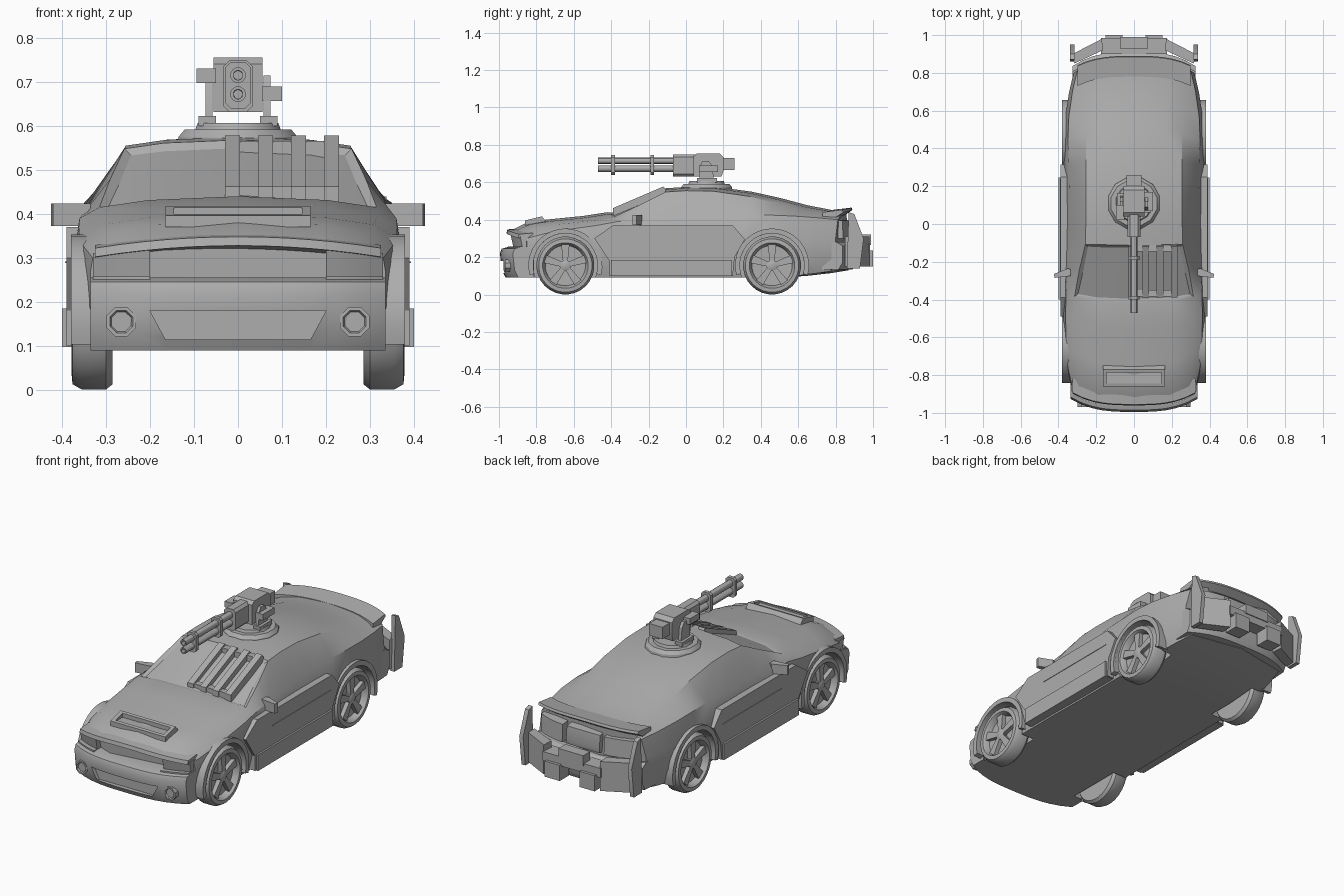
import bpy, bmesh
from math import sin, cos, pi, radians
from mathutils import Vector

old = bpy.data.objects.get("Cube")
if old:
    bpy.data.objects.remove(old, do_unlink=True)

grey = bpy.data.materials.new("plain grey")
grey.use_nodes = True
colour = (0.42, 0.42, 0.42, 1)
grey.diffuse_color = colour
for node in grey.node_tree.nodes:
    if node.type == 'BSDF_PRINCIPLED':
        node.inputs["Base Color"].default_value = colour

parts = []
SIDES = (("left", 1), ("right", -1))
AXLES = (("front", -0.645), ("rear", 0.46))
WHEEL_Z = 0.155


def finish(name, bm):
    bmesh.ops.recalc_face_normals(bm, faces=bm.faces)
    mesh = bpy.data.meshes.new(name)
    bm.to_mesh(mesh)
    bm.free()
    mesh.materials.append(grey)
    obj = bpy.data.objects.new(name, mesh)
    bpy.context.collection.objects.link(obj)
    parts.append(obj)
    return obj


def loft(name, rings, adjust=None):
    """Skin equal closed rings of points and cap both ends."""
    bm = bmesh.new()
    rows = [[bm.verts.new(p) for p in ring] for ring in rings]
    for a, b in zip(rows, rows[1:]):
        for i in range(len(a)):
            j = (i + 1) % len(a)
            bm.faces.new((a[i], a[j], b[j], b[i]))
    bm.faces.new(rows[0])
    bm.faces.new(rows[-1])
    if adjust:
        bmesh.ops.recalc_face_normals(bm, faces=bm.faces)
        adjust(bm)
    return finish(name, bm)


def place(axis, d, u, v):
    return {'x': (d, u, v), 'y': (u, d, v), 'z': (u, v, d)}[axis]


def prism(name, axis, pts, a, b):
    """Extrude an outline of the two other axes from a to b."""
    return loft(name, [[place(axis, d, u, v) for u, v in pts] for d in (a, b)])


def box(name, x, y, z):
    return prism(name, 'z', [(x[0], y[0]), (x[1], y[0]), (x[1], y[1]), (x[0], y[1])], *z)


def lathe(name, axis, profile, u, v, seg=24):
    """Turn (distance, radius) pairs about an axis through (u, v)."""
    turn = [2 * pi * (i + 0.5) / seg for i in range(seg)]
    return loft(name, [[place(axis, d, u + r * cos(t), v + r * sin(t)) for t in turn]
                       for d, r in profile])


def bow(x, amount):
    return amount * (abs(x) / 0.36) ** 3


def strip(name, profile, x0, x1, amount, drop=0.0, n=12):
    """Sweep a (y, z) profile across the car along its bowed end."""
    xs = [x0 + (x1 - x0) * i / n for i in range(n + 1)]
    return loft(name, [[(x, y + bow(x, amount), z - drop * (x / 0.3) ** 2)
                        for y, z in profile] for x in xs])


def cut(target, cutters):
    for c in cutters:
        mod = target.modifiers.new("cut", 'BOOLEAN')
        mod.operation, mod.solver, mod.object = 'DIFFERENCE', 'EXACT', c
        bpy.context.view_layer.objects.active = target
        bpy.ops.object.modifier_apply(modifier=mod.name)
        parts.remove(c)
        bpy.data.objects.remove(c, do_unlink=True)


# Body shell: y, floor, side width, belt width and height, rail width and height, crown
stations = [
    (-.93, .09, .335, .33, .30, .29, .325, .345),
    (-.85, .09, .355, .35, .325, .30, .355, .385),
    (-.75, .09, .37, .36, .345, .31, .375, .40),
    (-.55, .09, .375, .362, .37, .315, .395, .42),
    (-.42, .09, .375, .36, .39, .315, .415, .44),
    (-.26, .09, .375, .352, .40, .29, .48, .508),
    (-.11, .09, .372, .345, .41, .258, .548, .568),
    (0, .09, .37, .342, .415, .255, .555, .575),
    (.15, .09, .37, .342, .42, .255, .552, .577),
    (.35, .09, .37, .345, .425, .255, .525, .55),
    (.5, .09, .372, .35, .425, .255, .49, .517),
    (.65, .10, .365, .345, .42, .255, .45, .477),
    (.78, .115, .345, .325, .41, .265, .43, .452),
    (.87, .13, .32, .30, .40, .27, .425, .445)]


def section(y, floor, w, bw, bz, rw, rz, top):
    half = [(w - 0.025, floor), (w, 0.19), (w, min(0.3, bz - 0.03)), (bw, bz),
            (rw, rz), (rw * 0.65, top - (top - rz) * 0.35)]
    full = [(0, floor)] + half + [(0, top)] + [(-x, z) for x, z in reversed(half)]
    amount = 0.1 * min(1, max(0, (abs(y) - 0.1) / 0.6)) * (1 if y < 0 else -1)
    return [(x, y + bow(x, amount), z) for x, z in full]


def sink_windscreen(bm):
    glass = [f for f in bm.faces
             if f.normal.z > 0.6 and -0.42 < f.calc_center_median().y < -0.1
             and abs(f.calc_center_median().x) < 0.29]
    bmesh.ops.inset_region(bm, faces=glass, thickness=0.02, depth=-0.012)


body = loft("body_shell", [section(*s) for s in stations], sink_windscreen)
cut(body, [lathe("well_cutter", 'x', [(s * 0.27, 0.172), (s * 0.5, 0.172)], y, WHEEL_Z, 32)
           for _, s in SIDES for _, y in AXLES])

# Front bumper with a sunken lower intake
bumper = strip("front_bumper", [(-.88, .09), (-.965, .09), (-.985, .13), (-.995, .22),
                                (-.985, .245), (-.95, .255), (-.88, .255)], -.335, .335, .085)
cut(bumper, [prism("intake_cutter", 'y', [(-.165, .115), (.165, .115), (.2, .18), (-.2, .18)],
                   -1.1, -.955)])

# Nose: hood lip, grille frame, headlights and fog lights
strip("hood_lip", [(-.88, .355), (-.955, .348), (-.96, .328), (-.88, .32)], -.325, .325, .085, .022)
for side, s in SIDES:
    strip(side + "_headlight", [(-.88, .245), (-.935, .245), (-.952, .325), (-.88, .325)],
          s * .2, s * .33, .085, .012, 5)
    strip(side + "_headlight_rim", [(-.9, .245), (-.965, .245), (-.965, .258), (-.9, .258)],
          s * .2, s * .33, .085, 0, 5)
    lathe(side + "_fog_light", 'y', [(-.92, .036), (-.968, .036), (-.968, .028), (-.96, .024)],
          s * .265, .155, 8)

# Hood scoop with a sunken slot
scoop = prism("hood_scoop", 'x', [(-.86, .37), (-.86, .396), (-.77, .418), (-.74, .38)], -.165, .165)
cut(scoop, [box("slot_cutter", (-.145, .145), (-.845, -.785), (.392, .5))])

# Armoured slats over one half of the windscreen
for i, x in enumerate((-.03, .045, .12, .195)):
    prism("windscreen_slat_%d" % i, 'x', [(-.39, .42), (-.39, .462), (-.12, .578), (-.10, .54)],
          x, x + .035)
for i, (y, z) in enumerate(((-.385, .462), (-.145, .566))):
    box("slat_rail_%d" % i, (-.03, .23), (y, y + .035), (z - .05, z))

for side, s in SIDES:
    # Door armour, sill, seams and mirrors
    door = [(-.41, .1), (-.41, .18), (-.49, .30), (-.39, .37),
            (.25, .37), (.315, .295), (.26, .2), (.25, .1)]
    prism(side + "_door_armour", 'x', door, s * .32, s * .39)
    box(side + "_sill_armour", (s * .34, s * .4), (-.4, .245), (.098, .185))
    box(side + "_door_seam", (s * .385, s * .393), (-.26, .24), (.288, .292))
    prism(side + "_mirror", 'z', [(s * .335, -.275), (s * .42, -.285), (s * .425, -.265),
                                  (s * .35, -.235), (s * .335, -.24)], .372, .424)
    # Wheels with five spokes, and arch flares
    for end, y in AXLES:
        name = "%s_%s_" % (end, side)
        tyre = [(.285, .11), (.285, .143), (.30, .155), (.355, .155), (.376, .143),
                (.378, .122), (.37, .116), (.345, .108), (.342, .03)]
        lathe(name + "tyre", 'x', [(s * d, r) for d, r in tyre], y, WHEEL_Z, 28)
        lathe(name + "hub", 'x', [(s * .33, .03), (s * .365, .03), (s * .37, .02)], y, WHEEL_Z, 10)
        for k in range(5):
            t = pi / 2 + k * 2 * pi / 5
            out, across = Vector((cos(t), sin(t))), Vector((-sin(t), cos(t)))
            hub = Vector((y, WHEEL_Z))
            pts = [hub + out * r + across * w for r, w in
                   ((.02, -.013), (.112, -.022), (.112, .022), (.02, .013))]
            prism(name + "spoke_%d" % k, 'x', pts, s * .335, s * .366)
        arc = [radians(-15 + 210 * i / 20) for i in range(21)]
        rim = [(y + .172 * cos(a), WHEEL_Z + .172 * sin(a)) for a in arc]
        rim += [(y + .198 * cos(a), WHEEL_Z + .198 * sin(a)) for a in reversed(arc)]
        prism(name + "arch_flare", 'x', rim, s * .32, s * .38)

# Tail: spoiler, lamp panels and bumper
strip("tail_spoiler", [(.78, .43), (.78, .452), (.885, .465), (.89, .452), (.85, .425)],
      -.30, .30, -.085, .012)
strip("rear_bumper", [(.8, .13), (.89, .135), (.91, .17), (.91, .26), (.88, .28), (.8, .28)],
      -.325, .325, -.1)
strip("tail_panel", [(.84, .30), (.885, .30), (.89, .325), (.882, .395), (.84, .40)], -.1, .1, -.1)

# Rear ram guard
box("guard_centre_bar", (-.175, .175), (.9, .985), (.225, .275))
box("guard_centre_plate", (-.075, .075), (.93, .99), (.265, .32))
for side, s in SIDES:
    lamp = [(.84, .30), (.89, .30), (.885, .395), (.84, .40)]
    strip(side + "_tail_lamp", lamp, s * .125, s * .285, -.1, 0, 5)
    prism(side + "_guard_wing", 'z', [(s * .165, .92), (s * .17, .98), (s * .335, .895),
                                      (s * .315, .85)], .15, .31)
    prism(side + "_guard_fin", 'x', [(.86, .14), (.93, .14), (.95, .3), (.9, .43), (.87, .44)],
          s * .315, s * .338)
    box(side + "_guard_block", (s * .06, s * .15), (.92, 1.0), (.15, .235))

# Turret base and brackets
lathe("turret_base", 'z', [(.54, .145), (.575, .14), (.592, .125), (.592, .1), (.606, .095)], 0, .11, 12)
for side, s in SIDES:
    box(side + "_bracket_foot", (s * .05, s * .09), (.06, .165), (.6, .622))
    prism(side + "_bracket", 'x', [(.07, .61), (.15, .61), (.14, .69), (.12, .715), (.09, .715),
                                   (.075, .69)], s * .058, s * .074)

# Gun housing, side boxes and ammunition feed
prism("gun_housing", 'x', [(.04, .632), (.19, .632), (.2, .66), (.2, .735), (.18, .755),
                           (.06, .755), (.04, .74)], -.056, .056)
box("gun_tail", (-.04, .04), (.18, .26), (.665, .73))
box("right_sight_box", (-.094, -.05), (.02, .1), (.697, .73))
box("left_feed_box", (.05, .1), (.07, .17), (.656, .69))


def frame(name, w, low, high, a, b):
    c = w * 0.4
    prism(name, 'y', [(-w, low + c), (-w + c, low), (w - c, low), (w, low + c),
                      (w, high - c), (w - c, high), (c - w, high), (-w, high - c)], a, b)


# Twin barrels with clamps
frame("barrel_shroud", .034, .632, .748, -.07, .05)
frame("rear_clamp", .028, .64, .745, -.19, -.17)
frame("front_clamp", .028, .64, .745, -.4, -.38)
for name, z in (("upper", .715), ("lower", .672)):
    lathe(name + "_barrel", 'y', [(-.04, .018), (-.47, .018), (-.47, .011), (-.43, .01)], 0, z, 12)

# Smooth curved surfaces, keep sharp edges
bpy.ops.object.select_all(action='DESELECT')
for obj in parts:
    obj.select_set(True)
bpy.context.view_layer.objects.active = body
bpy.ops.object.shade_smooth_by_angle(angle=radians(30))
